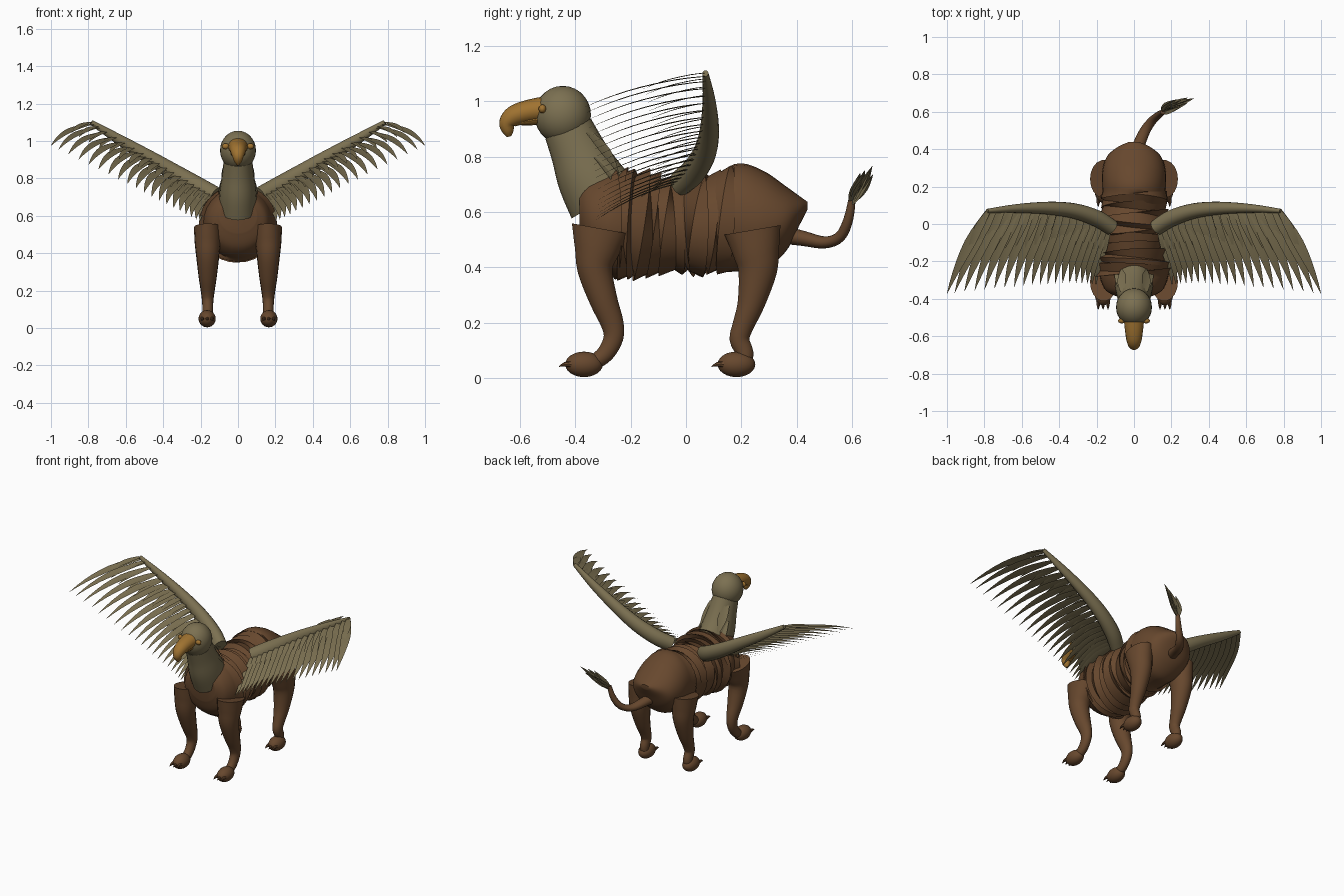
import bpy, bmesh, math, random
from mathutils import Vector as V

if "Cube" in bpy.data.objects:
    bpy.data.objects.remove(bpy.data.objects["Cube"])

random.seed(4)

def mat(name, c):
    m = bpy.data.materials.new(name)
    m.diffuse_color = (*c, 1)
    m.use_nodes = True
    m.node_tree.nodes["Principled BSDF"].inputs["Base Color"].default_value = m.diffuse_color
    return m

BROWN = mat("brown hide", (0.135, 0.064, 0.027))
OLIVE = mat("olive feather", (0.20, 0.163, 0.083))
GOLD = mat("gold beak", (0.35, 0.17, 0.03))

def finish(bm, name, m, mirror=False, angle=40, closed=True):
    if closed:
        bmesh.ops.recalc_face_normals(bm, faces=bm.faces[:])
    me = bpy.data.meshes.new(name)
    bm.to_mesh(me)
    bm.free()
    me.materials.append(m)
    ob = bpy.data.objects.new(name, me)
    bpy.context.collection.objects.link(ob)
    bpy.ops.object.select_all(action='DESELECT')
    ob.select_set(True)
    bpy.context.view_layer.objects.active = ob
    bpy.ops.object.shade_smooth_by_angle(angle=math.radians(angle))
    if mirror:
        mod = ob.modifiers.new("mirror", 'MIRROR')
        mod.use_mirror_merge = False
    return ob

def smooth_path(pts, n=4):
    """Catmull-Rom through tuples of any length."""
    out = []
    for i in range(len(pts) - 1):
        p0, p1, p2, p3 = (pts[max(0, min(len(pts) - 1, i + k))] for k in (-1, 0, 1, 2))
        for j in range(n):
            t = j / n
            out.append(tuple(0.5 * (2 * b + (c - a) * t + (2 * a - 5 * b + 4 * c - d) * t * t
                       + (3 * b - a - 3 * c + d) * t ** 3) for a, b, c, d in zip(p0, p1, p2, p3)))
    return out + [tuple(pts[-1])]

def loft(bm, rings):
    rings = [[bm.verts.new(p) for p in r] for r in rings]
    for a, b in zip(rings, rings[1:]):
        for i in range(len(a)):
            k = (i + 1) % len(a)
            bm.faces.new((a[i], a[k], b[k], b[i]))
    bm.faces.new(rings[0])
    bm.faces.new(rings[-1][::-1])

def tube(bm, pts, sides=18, ref=V((1, 0, 0)), n=4):
    """pts: (x, y, z, radius along ref, radius across)."""
    pts = smooth_path(pts, n)
    rings = []
    for i, p in enumerate(pts):
        c = V(p[:3])
        t = (V(pts[min(i + 1, len(pts) - 1)][:3]) - V(pts[max(i - 1, 0)][:3])).normalized()
        u = (ref - t * ref.dot(t)).normalized()
        w = t.cross(u)
        rings.append([c + u * p[3] * math.cos(a) + w * p[4] * math.sin(a)
                      for a in (2 * math.pi * k / sides for k in range(sides))])
    loft(bm, rings)

def ball(bm, c, r, seg=24):
    vs = bmesh.ops.create_uvsphere(bm, u_segments=seg, v_segments=seg // 2, radius=1)['verts']
    for v in vs:
        v.co = V(c) + V((v.co.x * r[0], v.co.y * r[1], v.co.z * r[2]))

def blade(bm, base, tip, width, side, bow=V((0, 0, 0)), n=8, full=0.5):
    """Curved pointed feather with a slightly raised quill."""
    nrm = (tip - base).cross(side).normalized()
    prev = None
    for i in range(n + 1):
        t = i / n
        c = base.lerp(tip, t) + bow * (4 * t * (1 - t))
        w = width * 0.5 * (0.5 + 0.5 * min(1, t / 0.3)) * (1 - max(0, (t - full) / (1 - full)) ** 1.3) + 0.0006
        row = [bm.verts.new(p) for p in (c - side * w, c + nrm * w * 0.12, c + side * w)]
        if prev:
            for k in (0, 1):
                bm.faces.new((prev[k], prev[k + 1], row[k + 1], row[k]))
        prev = row

# torso, with a ragged wrapped middle
prof = smooth_path([(-.385, .60, .10, .09), (-.35, .575, .155, .15), (-.27, .56, .185, .19),
                    (-.18, .555, .18, .18), (-.05, .55, .168, .168), (.08, .56, .165, .175),
                    (.19, .58, .17, .195), (.28, .57, .17, .178), (.36, .575, .145, .118),
                    (.41, .605, .09, .052), (.438, .622, .03, .015)], 6)
rings = []
for i, (y, zc, rx, rz) in enumerate(prof):
    rag = 1 if -.27 < y < .16 else 0
    s = 1 + rag * (random.uniform(.04, .15) if i % 2 else random.uniform(-.03, .03))
    tilt = rag * random.uniform(-.10, .16)
    roll = rag * random.uniform(-.12, .12)
    phase = random.uniform(0, 6.28)
    ring = []
    for k in range(28):
        a = 2 * math.pi * k / 28
        b = s + rag * .03 * math.sin(2 * a + phase)
        x, z = math.cos(a) * rx * b, math.sin(a) * rz * b
        ring.append(V((x, y + tilt * z + roll * x, zc + z)))
    rings.append(ring)
bm = bmesh.new()
loft(bm, rings)
finish(bm, "torso", BROWN, angle=30)

# legs, paws and claws: (y, z, y radius, x radius)
LEGS = {
    "front": ([(-.308, .54, .107, .073), (-.32, .47, .085, .07), (-.328, .39, .064, .061),
               (-.297, .28, .051, .049), (-.267, .20, .042, .036), (-.262, .145, .036, .03),
               (-.29, .09, .032, .028), (-.33, .058, .028, .028)], -.368),
    "hind": ([(.24, .535, .104, .073), (.252, .46, .086, .07), (.258, .386, .071, .062),
              (.235, .27, .05, .048), (.206, .19, .039, .036), (.193, .14, .036, .03),
              (.212, .09, .032, .028), (.205, .05, .03, .028)], .182)}
for name, (pts, py) in LEGS.items():
    bm = bmesh.new()
    tube(bm, [(.162, y, z, rx, ry) for y, z, ry, rx in pts])
    finish(bm, name + "_leg", BROWN, True)
    bm = bmesh.new()
    ball(bm, (.165, py, .05), (.046, .068, .046))
    finish(bm, name + "_paw", BROWN, True)
    bm = bmesh.new()
    for dx in (-.026, 0, .026):
        tube(bm, [(.165 + dx, py - .045, .05, .011, .011), (.165 + dx, py - .07, .05, .008, .008),
                  (.165 + dx, py - .09, .042, .001, .001)], 8, n=2)
    finish(bm, name + "_claws", BROWN, True)

# neck and head
bm = bmesh.new()
tube(bm, [(0, -.425, .90, .076, .09), (0, -.39, .82, .085, .10), (0, -.35, .73, .098, .118),
          (0, -.30, .645, .104, .132)], 24)
finish(bm, "neck", OLIVE)
bm = bmesh.new()
ball(bm, (0, -.445, .95), (.096, .102, .105), 28)
finish(bm, "head", OLIVE)

# nape feathers lying along the neck
bm = bmesh.new()
for x, y, z in ((.062, -.355, .89), (.078, -.325, .80)):
    blade(bm, V((x, y, z)), V((x + .008, y + .115, z - .16)), .055, V((.8, -.5, -.33)).normalized(), V((0, .01, .006)))
finish(bm, "nape_feathers", OLIVE, True, closed=False)

# hooked upper beak, lower beak and eyes
bm = bmesh.new()
tube(bm, [(0, -.515, .970, .054, .046), (0, -.57, .962, .048, .042), (0, -.62, .946, .041, .038),
          (0, -.645, .920, .031, .030), (0, -.642, .89, .02, .02), (0, -.638, .872, .006, .008)], 16)
finish(bm, "upper_beak", GOLD)
bm = bmesh.new()
tube(bm, [(0, -.515, .936, .042, .02), (0, -.57, .927, .034, .015), (0, -.615, .92, .014, .006)], 12)
finish(bm, "lower_beak", GOLD)
bm = bmesh.new()
ball(bm, (.066, -.518, .972), (.02, .014, .016), 14)
finish(bm, "eye", GOLD, True)

# tail and tuft
bm = bmesh.new()
tube(bm, [(0, .34, .52, .036, .034), (.025, .42, .505, .033, .028), (.06, .50, .49, .028, .022),
          (.10, .555, .51, .024, .02), (.135, .585, .57, .02, .018), (.155, .60, .65, .014, .013)], 14)
finish(bm, "tail", BROWN)
bm = bmesh.new()
root = V((.15, .597, .63))
for tip in ((.32, .672, .765), (.285, .675, .735), (.285, .645, .75), (.25, .628, .74), (.225, .665, .72)):
    d = V(tip) - root
    for ref in (V((0, 0, 1)), V((0, 1, 0))):
        blade(bm, root, V(tip), .042, d.cross(ref).normalized(), V((-.012, 0, -.004)), 6)
finish(bm, "tail_tuft", OLIVE, closed=False)

# wing arm
ARM = [(.12, -.02, .705, .042, .05), (.20, .03, .75, .045, .05), (.32, .07, .82, .041, .046),
       (.46, .085, .905, .034, .038), (.63, .083, 1.005, .023, .028), (.785, .07, 1.10, .011, .013)]
bm = bmesh.new()
tube(bm, ARM, 16, V((0, 1, 0)))
finish(bm, "wing_arm", OLIVE, True)

# flight feathers and shorter coverts, fanned along the arm
def arm_point(t):
    path = smooth_path(ARM, 12)
    f = t * (len(path) - 1)
    i = min(int(f), len(path) - 2)
    return V(path[i][:3]).lerp(V(path[i + 1][:3]), f - i)

def feather_row(name, count, reach, width, lift):
    bm = bmesh.new()
    for i in range(count):
        t = i / (count - 1)
        base = arm_point(.05 + .94 * t) + V((0, -.005, lift))
        tip_off = V((.07 + .15 * t ** 1.5, -.31 - .13 * t ** 2 - .06 * math.sin(math.pi * t), -.135 + .02 * t))
        tip = base + tip_off * reach
        side = tip_off.cross(V((-.1, 0, 1))).normalized()
        blade(bm, base, tip, width, side, V((.015, 0, .022)) * reach, full=.4)
    finish(bm, name, OLIVE, True, closed=False)

feather_row("flight_feathers", 20, 1.0, .058, -.008)
feather_row("covert_feathers", 18, .5, .045, .004)
